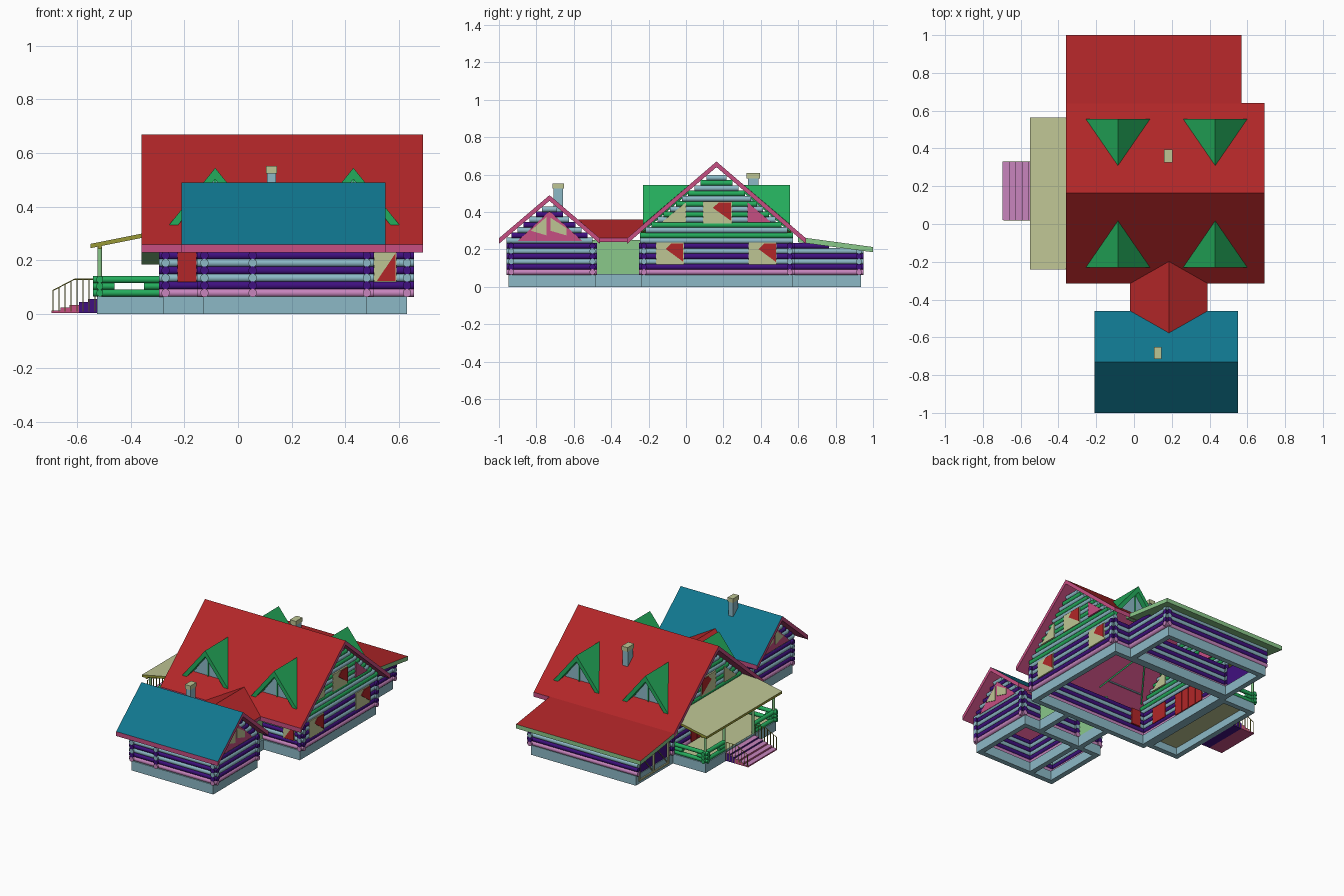
import bpy, bmesh, math
from mathutils import Matrix, Vector

if "Cube" in bpy.data.objects:
    bpy.data.objects.remove(bpy.data.objects["Cube"])


def lin(c):
    c /= 255
    return c / 12.92 if c <= 0.04045 else ((c + 0.055) / 1.055) ** 2.4


def material(name, *rgb):
    m = bpy.data.materials.new(name)
    col = [lin(c) for c in rgb] + [1]
    m.diffuse_color = col
    m.use_nodes = True
    m.node_tree.nodes["Principled BSDF"].inputs["Base Color"].default_value = col
    return m


RED = material("roof red", 178, 38, 40)
TEAL = material("roof teal", 16, 118, 142)
GREEN = material("green", 36, 172, 92)
MINT = material("light green", 138, 200, 138)
TAN = material("tan", 190, 197, 148)
PINK = material("pink", 198, 78, 130)
ORCHID = material("orchid", 200, 133, 190)
PURPLE = material("purple", 64, 16, 128)
BLUE = material("light blue", 140, 185, 198)
OLIVE = material("olive", 152, 152, 54)


def finish(bm, name, mats, smooth=False):
    bmesh.ops.recalc_face_normals(bm, faces=bm.faces[:])
    me = bpy.data.meshes.new(name)
    bm.to_mesh(me)
    bm.free()
    ob = bpy.data.objects.new(name, me)
    bpy.context.collection.objects.link(ob)
    for m in mats:
        me.materials.append(m)
    if smooth:
        bpy.ops.object.select_all(action='DESELECT')
        ob.select_set(True)
        bpy.context.view_layer.objects.active = ob
        bpy.ops.object.shade_smooth_by_angle(angle=math.radians(50))
    return ob


def boxes(name, mat, ranges):
    """Axis-aligned boxes given as (x0, x1, y0, y1, z0, z1)."""
    bm = bmesh.new()
    for x0, x1, y0, y1, z0, z1 in ranges:
        mid = Vector((x0 + x1, y0 + y1, z0 + z1)) / 2
        size = Matrix.Diagonal((x1 - x0, y1 - y0, z1 - z0, 1))
        bmesh.ops.create_cube(bm, size=1, matrix=Matrix.Translation(mid) @ size)
    return finish(bm, name, [mat])


def rods(name, items, r, sides=10):
    """Cylinders given as (start, end, material), joined in one object."""
    bm, mats = bmesh.new(), []
    for a, b, mat in items:
        a, b = Vector(a), Vector(b)
        if mat not in mats:
            mats.append(mat)
        rot = (b - a).to_track_quat('Z', 'Y').to_matrix().to_4x4()
        res = bmesh.ops.create_cone(bm, cap_ends=True, segments=sides, radius1=r, radius2=r,
                                    depth=(b - a).length, matrix=Matrix.Translation((a + b) / 2) @ rot)
        for f in {f for v in res["verts"] for f in v.link_faces}:
            f.material_index = mats.index(mat)
    return finish(bm, name, mats, sides > 6)


def slab(name, polys, t, top, trim):
    """Sloped roof panels: coloured top, trim on the edges and underside."""
    bm = bmesh.new()
    for pts in polys:
        up = [bm.verts.new(p) for p in pts]
        low = [bm.verts.new((p[0], p[1], p[2] - t)) for p in pts]
        bm.faces.new(up)
        bm.faces.new(low[::-1]).material_index = 1
        for i in range(len(pts)):
            j = (i + 1) % len(pts)
            bm.faces.new((up[i], low[i], low[j], up[j])).material_index = 1
    return finish(bm, name, [top, trim])


def plate(name, axis, pos, pts, t, mat):
    """Flat polygon in the plane across the axis, given thickness t."""
    bm = bmesh.new()
    at = lambda p, d: (pos + d, p[0], p[1]) if axis == 'x' else (p[0], pos + d, p[1])
    a = [bm.verts.new(at(p, -t / 2)) for p in pts]
    b = [bm.verts.new(at(p, t / 2)) for p in pts]
    bm.faces.new(a)
    bm.faces.new(b[::-1])
    for i in range(len(pts)):
        j = (i + 1) % len(pts)
        bm.faces.new((a[i], b[i], b[j], a[j]))
    return finish(bm, name, [mat])


def rect(u0, u1, z0, z1):
    return [(u0, z0), (u1, z0), (u1, z1), (u0, z1)]


PITCH, R, BASE, OVER = 0.028, 0.0158, 0.065, 0.025
WALL_TOP = BASE + 6 * PITCH


def wall(name, axis, pos, a, b, n=6):
    items = []
    for i in range(n):
        z = BASE + PITCH * (i + 0.5)
        mat = ORCHID if i == 0 else (PURPLE if i % 2 else BLUE)
        p, q = a - OVER, b + OVER
        items.append(((p, pos, z), (q, pos, z), mat) if axis == 'x' else ((pos, p, z), (pos, q, z), mat))
    rods(name, items, R)


def gable(name, x, mid, ridge, slope, limit, n, mats):
    items = []
    for i in range(n):
        z = WALL_TOP + PITCH * (i + 0.5)
        h = min(limit, (ridge - 0.03 - z - R * 0.7) / slope)
        items.append(((x, mid - h, z), (x, mid + h, z), mats[i % 2]))
    rods(name, items, R)


def foundation(name, x0, x1, y0, y1, w=0.035):
    boxes(name, BLUE, [(x0, x1, y0, y0 + w, 0, BASE), (x0, x1, y1 - w, y1, 0, BASE),
                       (x0, x0 + w, y0 + w, y1 - w, 0, BASE), (x1 - w, x1, y0 + w, y1 - w, 0, BASE)])


def gable_roof(name, x0, x1, mid, half, eave, ridge, top):
    slab(name, [[(x0, mid + s * half, eave), (x1, mid + s * half, eave), (x1, mid, ridge), (x0, mid, ridge)]
                for s in (-1, 1)], 0.03, top, PINK)


# Main house
MX0, MX1, MY0, MY1, MID = -0.27, 0.63, -0.225, 0.555, 0.163
foundation("main_foundation", MX0 - 0.01, MX1, MY0 - 0.015, MY1 + 0.015)
for y, n in ((MY0, "front"), (MY1, "back")):
    wall("main_wall_" + n, 'x', y, MX0, MX1)
for x, n in ((MX0, "right"), (MX1, "left")):
    wall("main_wall_" + n, 'y', x, MY0, MY1)
    gable("main_gable_" + n, x, MID, 0.67, 0.858, 0.41, 13, (BLUE, GREEN))
gable_roof("main_roof", -0.36, 0.69, MID, 0.478, 0.26, 0.67, RED)

# Small house
SX0, SX1, SY0, SY1, SMID = -0.125, 0.48, -0.935, -0.5, -0.73
foundation("small_foundation", SX0 - 0.005, SX1, SY0 - 0.015, SY1 + 0.02)
boxes("small_cross_foundation", BLUE, [(0.04, 0.075, SY0, SY1, 0, BASE)])
wall("small_wall_front", 'x', SY0, SX0, SX1)
wall("small_wall_back", 'x', SY1, SX0, SX1)
wall("small_wall_inner", 'y', 0.055, SY0, SY1)
for x, n, s in ((SX0, "right", -1), (SX1, "left", 1)):
    wall("small_wall_" + n, 'y', x, SY0, SY1)
    gable("small_gable_" + n, x, SMID, 0.49, 0.852, 0.23, 7, (BLUE, PURPLE))
    plate("small_gable_window_" + n, 'x', x, [(-0.9, 0.245), (-0.555, 0.245), (SMID, 0.405)], 0.036, PINK)
    for i, pts in enumerate(([(-0.83, 0.3), (-0.745, 0.275), (-0.745, 0.375)],
                             [(-0.725, 0.3), (-0.64, 0.275), (-0.64, 0.315), (-0.725, 0.37)])):
        plate(f"small_gable_pane_{n}_{i}", 'x', x + s * 0.019, pts, 0.006, TAN)
gable_roof("small_roof", -0.21, 0.55, SMID, 0.27, 0.26, 0.49, TEAL)

# Glazed passage joining the two houses
slab("passage_roof", [[(0.185 + s * 0.205, -0.46, 0.26), (0.185 + s * 0.205, -0.315, 0.26),
                       (0.185, -0.198, 0.36), (0.185, -0.577, 0.36)] for s in (-1, 1)], 0.02, RED, PINK)
boxes("passage_walls", MINT, [(x, x + 0.02, SY1, MY0, BASE, 0.25) for x in (0.02, 0.33)])
boxes("passage_foundation", BLUE, [(x, x + 0.035, SY1, MY0, 0, BASE + 0.005) for x in (0.01, 0.325)])

# Back extension
EX1, EY1 = 0.505, 0.925
foundation("extension_foundation", MX0 - 0.01, EX1, MY1, EY1 + 0.01)
wall("extension_wall_back", 'x', EY1, MX0, EX1, 5)
wall("extension_wall_left", 'y', EX1, MY1, EY1, 5)
wall("extension_wall_left_top", 'y', EX1, MY1, 0.74)
slab("extension_roof", [[(-0.36, 0.6, 0.267), (0.57, 0.6, 0.267), (0.57, 1.0, 0.213), (-0.36, 1.0, 0.213)]],
     0.028, RED, MINT)

# Gate in the end of the extension
plate("gate_panel", 'x', MX0, rect(0.58, 0.91, 0.02, 0.2), 0.01, PURPLE)
gx = MX0 - 0.012
boxes("gate_frame", TAN, [(gx - 0.006, gx + 0.006, y, y + 0.012, 0.02, 0.205) for y in (0.585, 0.74, 0.895)]
      + [(gx - 0.006, gx + 0.006, 0.585, 0.907, z, z + 0.01) for z in (0.02, 0.195)])
rods("gate_braces", [((gx, y, 0.03), (gx, y + 0.14, 0.195), TAN) for y in (0.6, 0.755)], 0.004, 6)

# Windows
def window(name, axis, pos, s, u0, u1, z0, z1):
    w, h = u1 - u0, z1 - z0
    plate(name, axis, pos, rect(u0, u1, z0, z1), 0.036, TAN)
    plate(name + "_pane", axis, pos + s * 0.019,
          [(u0 + 0.35 * w, z0 + 0.7 * h), (u0 + 0.55 * w, z1 - 0.005), (u1 - 0.005, z1 - 0.005),
           (u1 - 0.005, z0 + 0.12 * h)], 0.006, RED)


window("left_window_front", 'x', MX1, 1, -0.16, -0.01, 0.12, 0.237)
window("left_window_back", 'x', MX1, 1, 0.335, 0.485, 0.12, 0.237)
for x, n, s in ((MX0, "right", -1), (MX1, "left", 1)):
    window("attic_window_" + n, 'x', x, s, 0.09, 0.245, 0.34, 0.457)
    plate("attic_corner_front_" + n, 'x', x, [(-0.13, 0.345), (0, 0.345), (0, 0.452)], 0.038, TAN)
    plate("attic_corner_back_" + n, 'x', x, [(0.33, 0.345), (0.455, 0.345), (0.33, 0.452)], 0.038, PINK)
plate("front_red_window", 'y', MY0, rect(-0.225, -0.155, 0.12, 0.23), 0.04, RED)
plate("front_tan_window", 'y', MY0, rect(0.507, 0.59, 0.12, 0.23), 0.036, TAN)
plate("front_tan_window_pane", 'y', MY0 - 0.019, [(0.517, 0.123), (0.587, 0.123), (0.587, 0.227)], 0.006, RED)
plate("porch_window", 'x', MX0, rect(-0.12, 0.0, 0.11, 0.22), 0.04, RED)
for i in range(4):
    plate(f"porch_door_{i}", 'x', MX0, rect(0.1 + i * 0.065, 0.16 + i * 0.065, 0.075, 0.22), 0.04, RED)

# Dormers on both slopes
for side, s in (("front", -1), ("back", 1)):
    yf, yb = MID + s * 0.393, MID + s * 0.146
    for n, x in (("right", -0.085), ("left", 0.43)):
        slab(f"dormer_roof_{side}_{n}", [[(x, yf, 0.545), (x + d * 0.17, yf, 0.335), (x, yb, 0.545)]
                                         for d in (-1, 1)], 0.042, GREEN, GREEN)
        plate(f"dormer_window_{side}_{n}", 'y', yf - s * 0.04,
              [(x - 0.13, 0.335), (x + 0.13, 0.335), (x, 0.51)], 0.01, BLUE)
        boxes(f"dormer_mullion_{side}_{n}", GREEN,
              [(x - 0.004, x + 0.004, yf - s * 0.034 - 0.004, yf - s * 0.034 + 0.004, 0.35, 0.51)])

# Chimneys
for n, x, y, z0, z1, w in (("main", 0.182, 0.36, 0.4, 0.58, 0.019), ("small", 0.125, -0.683, 0.38, 0.525, 0.017)):
    boxes(n + "_chimney", BLUE, [(x - w, x + w, y - w * 1.5, y + w * 1.5, z0, z1)])
    c = w + 0.003
    boxes(n + "_chimney_cap", TAN, [(x - c, x + c, y - c * 1.6, y + c * 1.6, z1, z1 + 0.028)])

# Porch
PX, PY0, PY1, GAP0, GAP1 = -0.515, -0.2, 0.53, 0.02, 0.33
foundation("porch_foundation", PX - 0.01, MX0, PY0 - 0.01, PY1 + 0.01)
boxes("porch_floor", TAN, [(PX, MX0, PY0, PY1, 0.05, 0.067)])
slab("porch_roof", [[(-0.55, -0.24, 0.262), (MX0, -0.24, 0.318), (MX0, 0.565, 0.318), (-0.55, 0.565, 0.262)]],
     0.016, TAN, OLIVE)
rods("porch_beam", [((PX, -0.24, 0.25), (PX, 0.565, 0.25), OLIVE)], 0.008, 8)
rods("porch_posts", [((PX, y, 0.05), (PX, y, 0.25), MINT) for y in (PY0, GAP0, GAP1, PY1)], 0.009, 8)
rails = []
for z in (0.079, 0.104, 0.129):
    short = z == 0.104
    for y in (PY0, PY1):
        runs = ((PX - OVER, -0.46), (-0.35, MX0)) if short else ((PX - OVER, MX0),)
        rails += [((a, y, z), (b, y, z), GREEN) for a, b in runs]
    for a, b in ((PY0 - OVER, GAP0), (GAP1, PY1 + OVER)):
        runs = ((a, a + 0.06), (b - 0.06, b)) if short else ((a, b),)
        rails += [((PX, p, z), (PX, q, z), GREEN) for p, q in runs]
rods("porch_rails", rails, 0.0135)

# Stairs with thin handrails
for i in range(5):
    x = -0.695 + i * 0.034
    step = boxes(f"stair_{i}", ORCHID, [(x, x + 0.034, 0.02, 0.33, 0.004, 0.011 * (i + 1) + 0.002)])
    step.data.materials.append(PINK if i < 3 else PURPLE)
    for f in step.data.polygons:
        f.material_index = 0 if f.normal.z > 0.5 else 1
bars = []
for y in (0.02, 0.33):
    path = [(-0.69, y, 0.088), (-0.61, y, 0.13), (-0.53, y, 0.13)]
    bars += [(path[0], path[1], OLIVE), (path[1], path[2], OLIVE)]
    for i in range(8):
        x = -0.69 + i * 0.0225
        bars.append(((x, y, 0.01), (x, y, min(0.13, 0.088 + (x + 0.69) * 0.525)), OLIVE))
rods("stair_handrails", bars, 0.002, 6)
